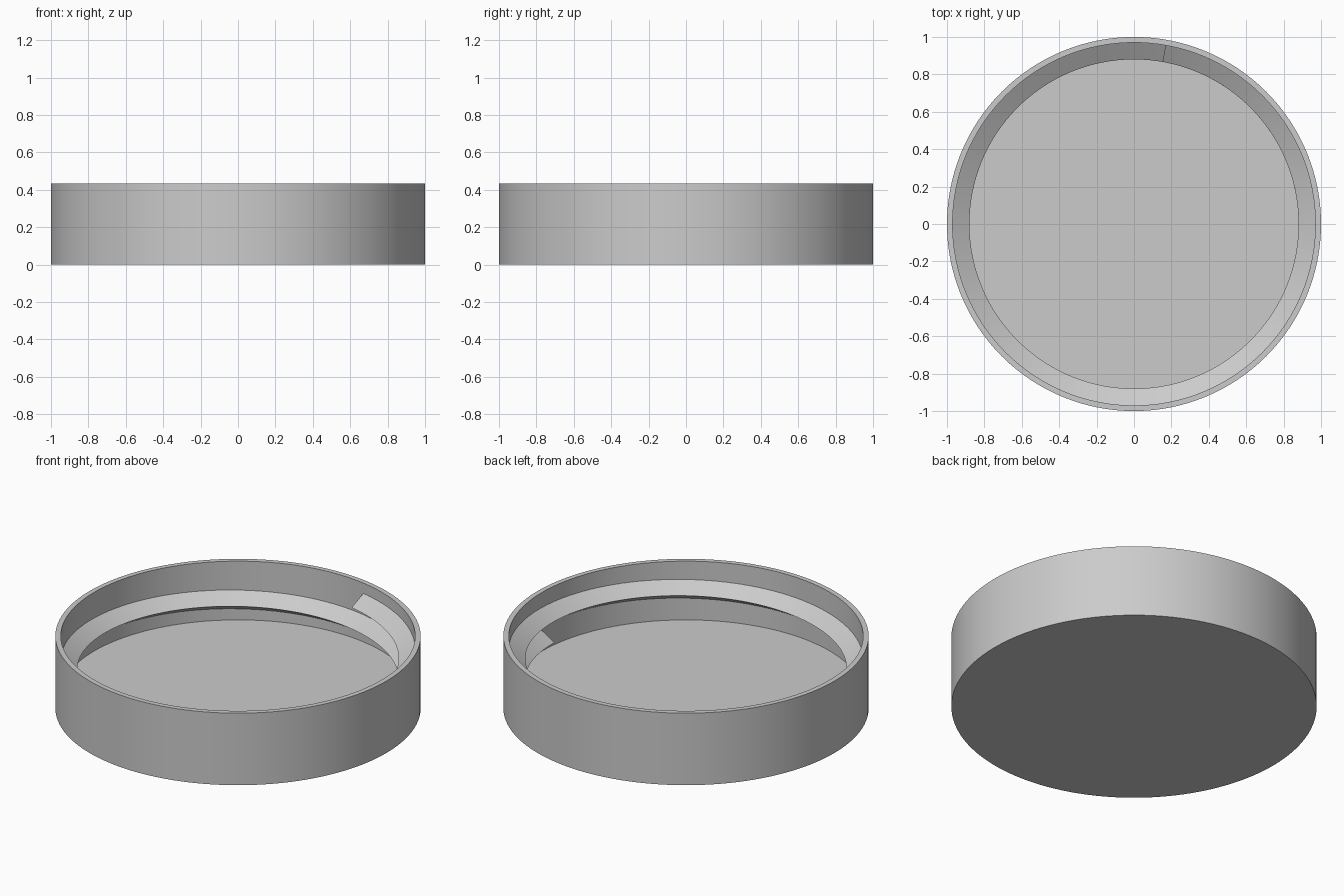
import bpy, bmesh
from math import cos, sin, radians, tau

cube = bpy.data.objects.get("Cube")
if cube:
    bpy.data.objects.remove(cube)

# One plain grey for the whole lid
GREY = (0.6, 0.6, 0.6, 1)
grey = bpy.data.materials.new("plain grey")
grey.use_nodes = True
grey.diffuse_color = GREY
grey.node_tree.nodes["Principled BSDF"].inputs["Base Color"].default_value = GREY

SEGMENTS = 128
HEIGHT, FLOOR = 0.435, 0.08
OUTER, INNER, CREST = 1.0, 0.97, 0.88


def make_object(name, bm):
    bmesh.ops.recalc_face_normals(bm, faces=bm.faces)
    mesh = bpy.data.meshes.new(name)
    bm.to_mesh(mesh)
    bm.free()
    mesh.materials.append(grey)
    obj = bpy.data.objects.new(name, mesh)
    bpy.context.collection.objects.link(obj)
    bpy.ops.object.select_all(action='DESELECT')
    obj.select_set(True)
    bpy.context.view_layer.objects.active = obj
    bpy.ops.object.shade_smooth_by_angle(angle=radians(30))
    return obj


def ring_point(bm, radius, angle, z):
    return bm.verts.new((radius * cos(angle), radius * sin(angle), z))


def bridge(bm, a, b, closed):
    count = len(a)
    for i in range(count if closed else count - 1):
        j = (i + 1) % count
        bm.faces.new((a[i], a[j], b[j], b[i]))


# Cup: base, outer wall, rim, inner wall and floor
bm = bmesh.new()
profile = [(OUTER, 0), (OUTER, HEIGHT), (INNER, HEIGHT), (INNER, FLOOR)]
rings = [[ring_point(bm, r, tau * i / SEGMENTS, z) for i in range(SEGMENTS)]
         for r, z in profile]
for lower, upper in zip(rings, rings[1:]):
    bridge(bm, lower, upper, True)
bm.faces.new(rings[0])
bm.faces.new(rings[-1])
make_object("lid_cup", bm)

# Screw thread: a V section rising around the inner wall
START, END = 0.0, radians(440)
PITCH, START_Z, HALF = 0.1285, 0.159, 0.059
bm = bmesh.new()
steps = int(SEGMENTS * END / tau)
sections = []
for i in range(steps + 1):
    angle = START + (END - START) * i / steps
    z = START_Z + PITCH * angle / tau
    root = INNER + 0.004
    sections.append([ring_point(bm, root, angle, z - HALF),
                     ring_point(bm, CREST, angle, z),
                     ring_point(bm, root, angle, z + HALF)])
for a, b in zip(sections, sections[1:]):
    bridge(bm, a, b, True)
bm.faces.new(sections[0])
bm.faces.new(sections[-1])
make_object("inner_thread", bm)
